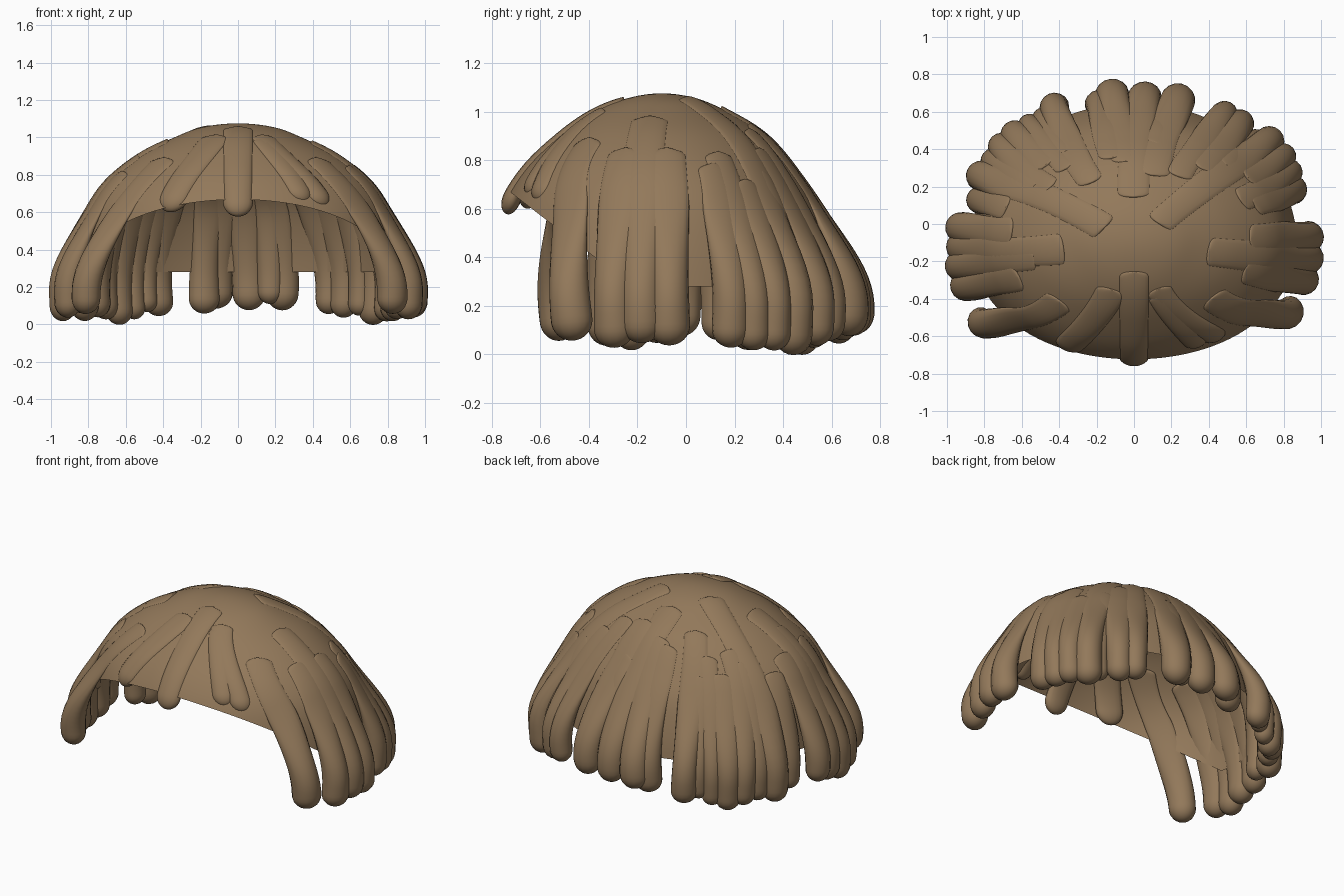
import bpy, bmesh, math
from mathutils import Vector

if "Cube" in bpy.data.objects:
    bpy.data.objects.remove(bpy.data.objects["Cube"])

hair = bpy.data.materials.new("tan brown hair")
hair.diffuse_color = (0.29, 0.19, 0.103, 1)
hair.use_nodes = True
hair.node_tree.nodes["Principled BSDF"].inputs["Base Color"].default_value = hair.diffuse_color

# Dome profile: height, then radius towards the sides, back and front
Z = [1.075, 1.055, 1.0, .9, .75, .57, .28, 0]
SIDE = [0, .19, .34, .54, .72, .82, .87, .865]
BACK = [0, .14, .27, .43, .56, .67, .745, .735]
FRONT = [0, .14, .28, .42, .57, .665, .725, .72]
CY = -.1


def spline(k, t, odd):
    """Smooth interpolation through the knots, mirrored at the crown."""
    i = min(int(t), len(k) - 2)
    f = t - i
    a = k[i - 1] if i else (-k[1] if odd else k[1])
    b, c = k[i], k[i + 1]
    d = k[i + 2] if i + 2 < len(k) else 2 * c - b
    return b + .5 * f * (c - a + f * (2*a - 5*b + 4*c - d + f * (3*(b - c) + d - a)))


def dome(az, t):
    """Point on the dome for an azimuth and a level."""
    c, s = math.cos(az), math.sin(az)
    rx = max(spline(SIDE, t, True), 1e-5)
    ry = max(spline(BACK if s > 0 else FRONT, t, True), 1e-5)
    r = 1 / math.sqrt((c / rx) ** 2 + (s / ry) ** 2)
    return Vector((r * c, CY + r * s, spline(Z, t, False)))


def level(z):
    lo, hi = 0, 7
    for _ in range(30):
        m = (lo + hi) / 2
        lo, hi = (m, hi) if spline(Z, m, False) > z else (lo, m)
    return lo


def finish(name, bm):
    bmesh.ops.recalc_face_normals(bm, faces=bm.faces)
    me = bpy.data.meshes.new(name)
    bm.to_mesh(me)
    bm.free()
    me.materials.append(hair)
    ob = bpy.data.objects.new(name, me)
    bpy.context.collection.objects.link(ob)
    for p in me.polygons:
        p.use_smooth = True


def skin(bm, rings, a, b):
    """Join rings of vertices into a tube with end points a and b."""
    n = len(rings[0])
    for j in range(n):
        k = (j + 1) % n
        bm.faces.new((a, rings[0][j], rings[0][k]))
        for p, q in zip(rings, rings[1:]):
            bm.faces.new((p[j], q[j], q[k], p[k]))
        if b:
            bm.faces.new((b, rings[-1][k], rings[-1][j]))


# Cap: open dome, with the hairline cut on a slope at the front
bm = bmesh.new()
rings = [[bm.verts.new(dome(math.tau * j / 96, 6 * i / 36)) for j in range(96)]
         for i in range(1, 37)]
skin(bm, rings, bm.verts.new(dome(0, 0)), None)
bmesh.ops.bisect_plane(bm, geom=bm.verts[:] + bm.edges[:] + bm.faces[:],
                       plane_co=(0, -.2, .265), plane_no=(0, -.77, -1), clear_outer=True)
finish("cap", bm)


def lock(name, x, y, ztip, r, t0, swing=0, fringe=False, wave=0):
    """Strand hugging the dome from level t0, swelling to a rounded tip."""
    az1 = math.atan2(y - CY, x)
    az0 = az1 + math.radians(swing)
    t1 = level(ztip)
    end = dome(az1, t1)
    tip_off = math.hypot(x, y - CY) - math.hypot(end.x, end.y - CY)

    def base(s):
        return az0 + (az1 - az0) * s * s * (3 - 2 * s), t0 + (t1 - t0) * s

    def frame(s):
        """Dome coordinates, outward normal, sideways direction in the surface."""
        az, t = base(s)
        da = (dome(az + .01, t) - dome(az - .01, t)) / .02
        ta, tb = min(t + .02, 7), t - .02
        dt = (dome(az, ta) - dome(az, tb)) / (ta - tb)
        out = dt.cross(da).normalized()
        run = dome(*base(min(s + .01, 1))) - dome(*base(max(s - .01, 0)))
        side = run.cross(out).normalized()
        return az, t, out, side.dot(da) / da.length_squared, side.dot(dt) / dt.length_squared

    def depth(s, z):
        """Offsets of the outer and inner face from the dome."""
        if fringe:
            return .01 + .012 * s, -.015 - .05 * s * s
        g = min(max((.68 - z) / .5, 0), 1)
        g = g * g * (3 - 2 * g)
        return (.01 + (tip_off + .88 * r - .01) * g,
                -.018 + (tip_off - .88 * r + .018) * g)

    n = 40
    ss = [.5 - .5 * math.cos(math.pi * i / n) for i in range(n + 1)]
    frames = [frame(s) for s in ss]
    mids, halves = [], []
    for s, (az, t, out, *_) in zip(ss, frames):
        p = dome(az, t)
        o, i = depth(s, p.z)
        mids.append((o + i) / 2)
        halves.append((o - i) / 2)
    pts = [dome(f[0], f[1]) + f[2] * m for f, m in zip(frames, mids)]
    dist = [0]
    for a, b in zip(pts, pts[1:]):
        dist.append(dist[-1] + (b - a).length)
    bm = bmesh.new()
    rings = []
    for i in range(1, n):
        s, (az, t, out, ka, kt) = ss[i], frames[i]
        d, q = min(dist[i] / (r * .5), 1), min((dist[-1] - dist[i]) / r, 1)
        tip = math.sqrt(q * (2 - q))
        w = r * math.sqrt(d * (2 - d)) * tip * (1 + wave * math.sin(9 * s + 5 * x))
        ring = []
        for j in range(16):
            a = math.tau * j / 16
            u = w * math.cos(a)
            p = dome(az + u * ka, min(max(t + u * kt, .02), 7))
            ring.append(bm.verts.new(p + out * (mids[i] + halves[i] * tip * math.sin(a))))
        rings.append(ring)
    skin(bm, rings, bm.verts.new(pts[0]), bm.verts.new(pts[-1]))
    finish(name, bm)


# Fringe strands lying flat on the forehead: x, y, tip z, radius, start, swing
for i, a in enumerate([(0, -.74, .585, .08, 1.1, 0), (-.36, -.66, .61, .085, 1.9, 8),
                       (.45, -.61, .635, .07, 1.9, -14), (.34, -.64, .66, .07, 2.1, -6)]):
    lock(f"fringe_lock_{i + 1}", *a, fringe=True)

# Strands in front of the ears and over the sides
sides = [(-.82, -.51, .06, .085, 3.1, 12),
         (-.91, -.32, .04, .08, 3.6, 3), (-.935, -.22, .02, .08, 3, 0),
         (-.925, -.12, .05, .085, 2.2, 4), (-.935, -.02, .08, .08, 3.6, 0),
         (.83, -.46, .06, .09, 3.1, -12),
         (.91, -.29, .03, .085, 3.4, -2), (.935, -.18, .05, .085, 2.3, -2),
         (.935, -.07, .04, .085, 3.4, 0)]
for i, a in enumerate(sides):
    lock(f"side_lock_{i + 1}", *a, wave=.05)

# Strands behind the ears
rear_sides = [(-.83, .13, .06, .07, 4, 0), (-.82, .25, .02, .085, 1, -6),
              (-.75, .33, .04, .075, 3.6, 0), (-.71, .41, .03, .075, 3.2, 3),
              (-.64, .47, .0, .08, 3.9, 0),
              (.85, .18, .03, .08, 3.8, 0), (.83, .27, .02, .075, 3.5, -2),
              (.8, .35, .02, .075, 4.2, 0), (.73, .43, .0, .085, 1, 4),
              (.65, .44, .05, .065, 4, 0)]
for i, a in enumerate(rear_sides):
    lock(f"rear_side_lock_{i + 1}", *a, wave=.05)

# Strands down the back
backs = [(-.56, .52, .03, .065, 3.4, 0), (-.43, .62, .05, .08, 2.6, 4),
         (-.49, .56, .07, .06, 4, 0), (-.18, .64, .06, .08, 3.2, 0),
         (-.12, .695, .09, .085, 3, -3), (.06, .68, .08, .085, 1.8, 5),
         (.24, .665, .08, .09, 2.6, 3), (.17, .63, .11, .065, 3.8, 0),
         (.49, .58, .06, .075, 2.8, 3), (.57, .53, .04, .08, 3.4, 0)]
for i, a in enumerate(backs):
    lock(f"back_lock_{i + 1}", *a, wave=.06)
